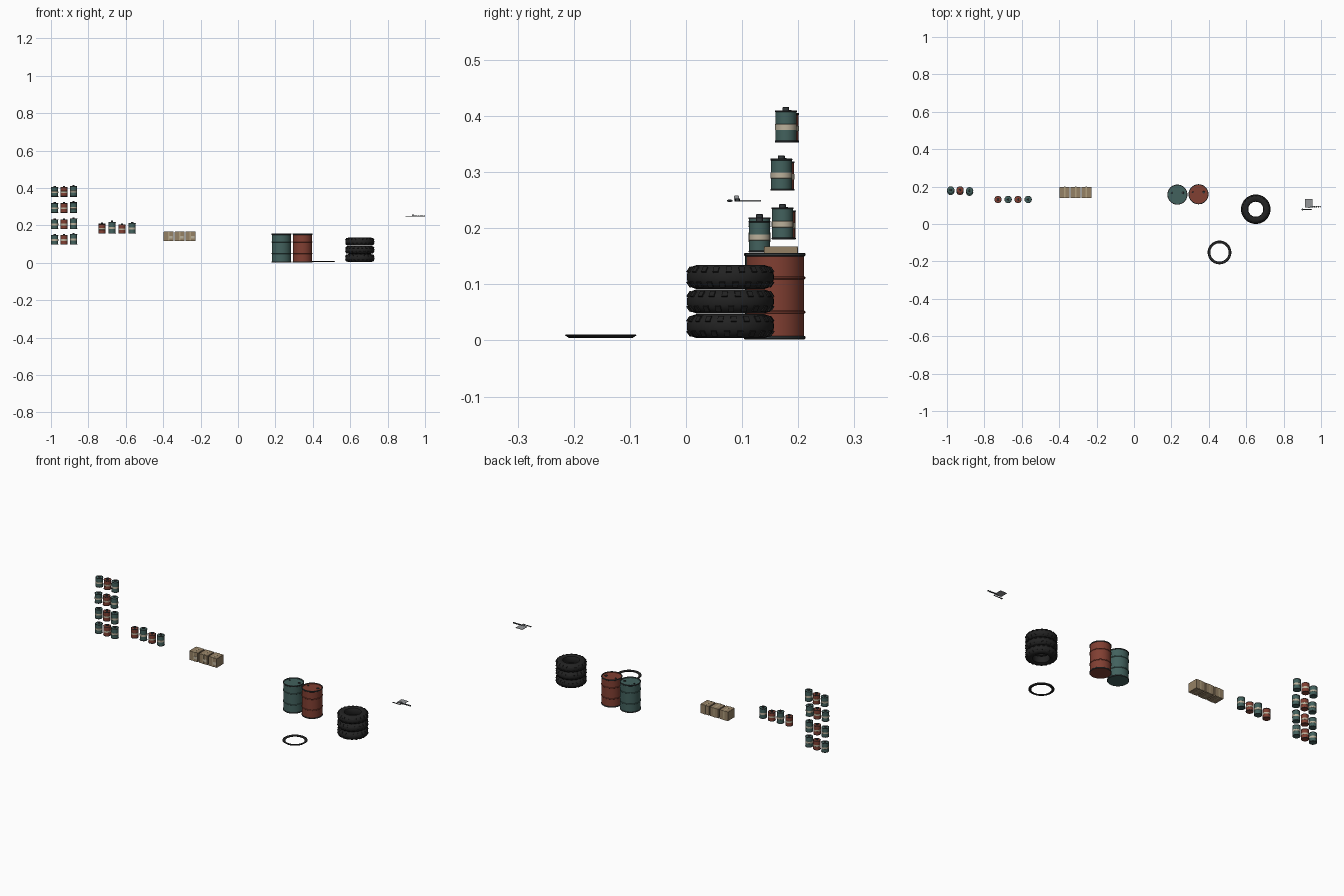
import bpy, bmesh
from math import sin, cos, pi, radians
from mathutils import Matrix

if "Cube" in bpy.data.objects:
    bpy.data.objects.remove(bpy.data.objects["Cube"])


def material(name, rgb):
    m = bpy.data.materials.new(name)
    m.diffuse_color = (*rgb, 1)
    m.use_nodes = True
    m.node_tree.nodes["Principled BSDF"].inputs["Base Color"].default_value = m.diffuse_color
    return m


TEAL = material("teal_paint", (0.055, 0.12, 0.11))
RED = material("rust_paint", (0.22, 0.05, 0.032))
DARK = material("dark_metal", (0.035, 0.042, 0.045))
CREAM = material("cream_label", (0.50, 0.44, 0.33))
CARD = material("cardboard", (0.30, 0.22, 0.13))
TAPE = material("tape", (0.44, 0.35, 0.21))
RUBBER = material("rubber", (0.016, 0.016, 0.016))
STEEL = material("steel", (0.30, 0.31, 0.32))


def finish(bm, name, mat, loc, smooth=True):
    bmesh.ops.remove_doubles(bm, verts=bm.verts, dist=1e-6)
    bmesh.ops.recalc_face_normals(bm, faces=bm.faces)
    me = bpy.data.meshes.new(name)
    bm.to_mesh(me)
    bm.free()
    ob = bpy.data.objects.new(name, me)
    bpy.context.collection.objects.link(ob)
    ob.location = loc
    me.materials.append(mat)
    if smooth:
        bpy.ops.object.select_all(action='DESELECT')
        ob.select_set(True)
        bpy.context.view_layer.objects.active = ob
        bpy.ops.object.shade_smooth_by_angle(angle=radians(35))
    return ob


def lathe(name, profile, loc, mat, n=32, closed=False):
    """Spin an (r, z) profile around z."""
    bm = bmesh.new()
    rings = [[bm.verts.new((r * cos(2 * pi * i / n), r * sin(2 * pi * i / n), z))
              for i in range(n)] for r, z in profile]
    pairs = list(zip(rings, rings[1:]))
    if closed:
        pairs.append((rings[-1], rings[0]))
    for a, b in pairs:
        for i in range(n):
            j = (i + 1) % n
            bm.faces.new((a[i], a[j], b[j], b[i]))
    if not closed:
        bm.faces.new(rings[0][::-1])
        bm.faces.new(rings[-1])
    return finish(bm, name, mat, loc)


def box(name, size, loc, mat, bevel=0.0, rot=0.0):
    bm = bmesh.new()
    bmesh.ops.create_cube(bm, size=1)
    bmesh.ops.scale(bm, vec=size, verts=bm.verts)
    if bevel:
        bmesh.ops.bevel(bm, geom=bm.edges[:], offset=bevel, segments=2, affect='EDGES')
    bmesh.ops.rotate(bm, cent=(0, 0, 0), matrix=Matrix.Rotation(rot, 3, 'Z'), verts=bm.verts)
    return finish(bm, name, mat, loc, smooth=bool(bevel))


def band(name, r_in, r_out, z0, z1, loc, mat, n=32):
    c = (z1 - z0) * 0.25
    return lathe(name, [(r_in, z0), (r_out - c, z0), (r_out, z0 + c), (r_out, z1 - c),
                        (r_out - c, z1), (r_in, z1)], loc, mat, n, closed=True)


# paint cans
def can(name, x, y, z, h, mat):
    loc, r = (x, y, z), 0.0188
    lathe(name + "_body", [(r, 0), (r, h - 0.002), (r - 0.002, h - 0.001)], loc, mat, 24)
    band(name + "_label", r - 0.001, r + 0.0004, h * 0.30, h * 0.65, loc, CREAM, 24)
    band(name + "_bottom_rim", r - 0.002, r + 0.0008, 0, 0.003, loc, DARK, 24)
    band(name + "_top_rim", r - 0.002, r + 0.0008, h - 0.003, h, loc, DARK, 24)
    lathe(name + "_cap", [(0.006, h - 0.002), (0.006, h + 0.005), (0.005, h + 0.006)], loc, DARK, 12)


# wall rack of cans: four rows of three
rows = [(0.097, 0.174), (0.180, 0.172), (0.267, 0.170), (0.353, 0.178)]
for k, (z, y) in enumerate(rows):
    for c, x in enumerate((-0.980, -0.930, -0.879)):
        h = 0.057 if c == 2 else 0.052
        dy = 0 if c == 2 else 0.004
        can(f"rack_can_{k}_{c}", x, y + dy, z, h, RED if c == 1 else TEAL)

# single row of cans
for i, (x, h) in enumerate(((-0.727, 0.052), (-0.673, 0.062), (-0.620, 0.048), (-0.566, 0.056))):
    can(f"shelf_can_{i}", x, 0.131, 0.157, h, TEAL if i % 2 else RED)

# cardboard boxes with tape
for i, x in enumerate((-0.371, -0.312, -0.254)):
    box(f"carton_{i}", (0.053, 0.06, 0.051), (x, 0.169, 0.1415), CARD, 0.001)
    box(f"carton_tape_{i}", (0.008, 0.0608, 0.0518), (x, 0.169, 0.1415), TAPE)
    box(f"carton_label_{i}", (0.018, 0.001, 0.014), (x + 0.012, 0.1388, 0.137), CREAM)


# drums
def drum(name, x, y, mat):
    r, loc = 0.0515, (x, y, 0)
    lathe(name + "_body", [(r - 0.004, 0.002), (r, 0.002), (r, 0.154), (r - 0.003, 0.154),
                           (r - 0.003, 0.151)], loc, mat, 40)
    for i, (z, s) in enumerate(((0.002, 0.006), (0.048, 0.005), (0.109, 0.005), (0.150, 0.006))):
        band(f"{name}_hoop_{i}", r - 0.002, r + 0.0022, z, z + s,
             loc, mat if i in (1, 2) else DARK, 40)
    for i, (bx, br) in enumerate(((0.028, 0.007), (-0.03, 0.004))):
        lathe(f"{name}_bung_{i}", [(br, 0.150), (br, 0.154), (br - 0.001, 0.155)],
              (x + bx, y + 0.01, 0), DARK, 12)


drum("teal_drum", 0.232, 0.157, TEAL)
drum("rust_drum", 0.345, 0.159, RED)

# stack of tyres
TX, TY = 0.651, 0.079
half = [(0.040, 0.012), (0.043, 0.018), (0.050, 0.0215), (0.060, 0.0215),
        (0.069, 0.0185), (0.0755, 0.011), (0.0775, 0.004)]
tyre = half + [(r, -z) for r, z in reversed(half)]
for k, z in enumerate((0.0255, 0.0695, 0.1130)):
    lathe(f"tyre_{k}", tyre, (TX, TY, z), RUBBER, 40, closed=True)
    bm = bmesh.new()
    n = 20
    for i in range(n):
        for s in (-1, 1):
            a = 2 * pi * (i + 0.25 * s) / n + k * 0.1
            m = (Matrix.Rotation(a, 4, 'Z') @ Matrix.Translation((0.0735, 0, s * 0.0125))
                 @ Matrix.Rotation(-s * radians(35), 4, 'Y') @ Matrix.Diagonal((0.005, 0.010, 0.011, 1)))
            bmesh.ops.create_cube(bm, size=1, matrix=m)
    finish(bm, f"tyre_tread_{k}", RUBBER, (TX, TY, z), smooth=False)

# ring lying on the floor
lathe("floor_ring", [(0.050, 0.005), (0.057, 0.0045), (0.0635, 0.009), (0.0625, 0.011),
                     (0.052, 0.011), (0.049, 0.009)], (0.457, -0.152, 0), RUBBER, 48, closed=True)

# bench tools: plate, bar and a row of sockets
box("tool_plate", (0.042, 0.046, 0.002), (0.934, 0.111, 0.249), STEEL, 0.0005)
box("wrench_handle", (0.052, 0.005, 0.003), (0.925, 0.078, 0.249), DARK, 0.0008)
box("wrench_head", (0.009, 0.009, 0.004), (0.901, 0.078, 0.249), DARK, 0.001)
box("tool_block", (0.012, 0.009, 0.010), (0.936, 0.090, 0.253), STEEL, 0.001)
box("socket_rail", (0.066, 0.003, 0.0015), (0.966, 0.092, 0.2485), DARK)
for i in range(6):
    r = 0.0045 - 0.0002 * i
    lathe(f"socket_{i}", [(r, 0), (r, 0.005), (r * 0.6, 0.005), (r * 0.6, 0.002)],
          (0.946 + i * 0.01, 0.092, 0.248), DARK, 12)
